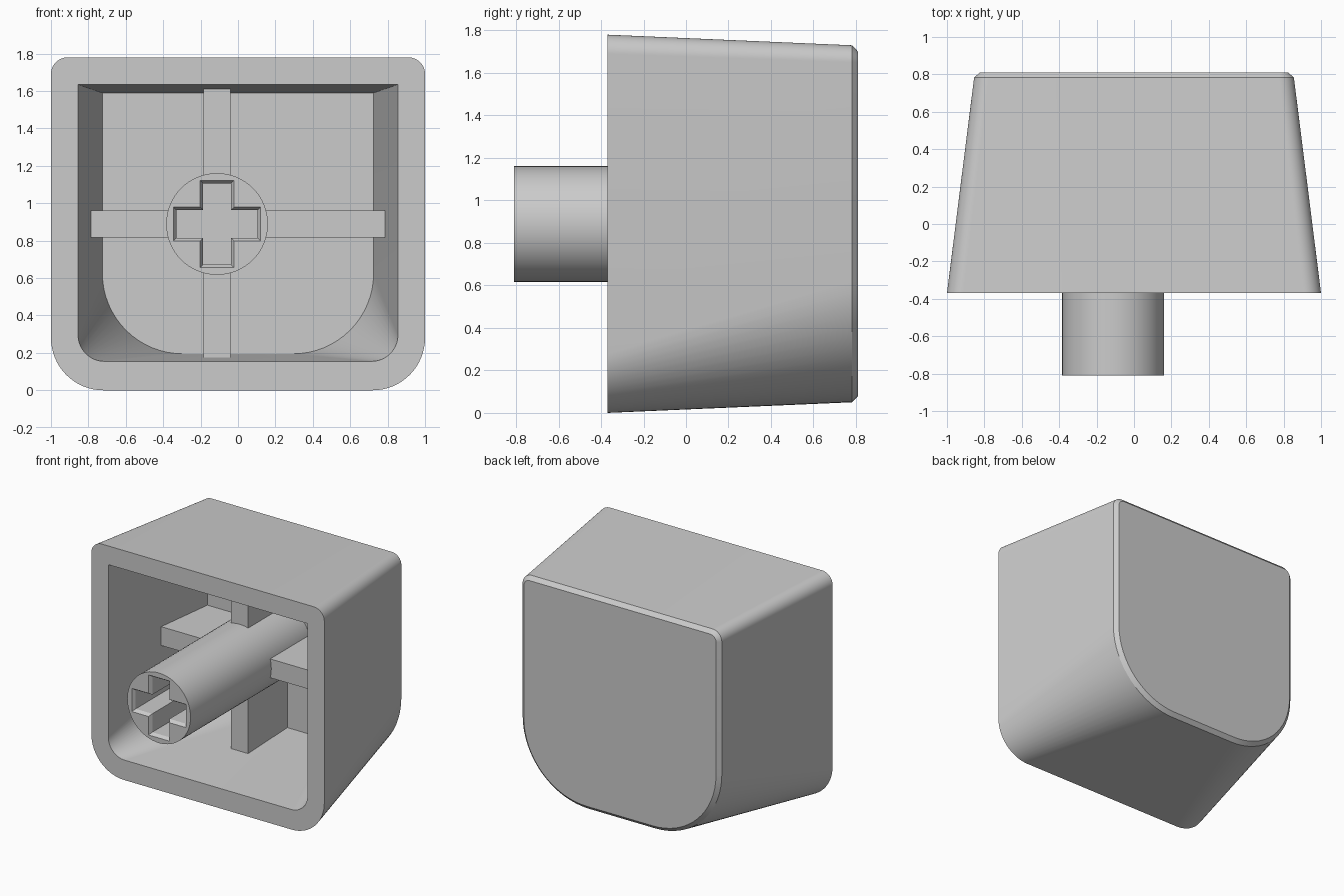
import bpy, bmesh
from math import sin, cos, pi

if "Cube" in bpy.data.objects:
    bpy.data.objects.remove(bpy.data.objects["Cube"], do_unlink=True)

grey = bpy.data.materials.new("light grey plastic")
grey.use_nodes = True
COLOUR = (0.6, 0.6, 0.6, 1)
grey.diffuse_color = COLOUR
grey.node_tree.nodes["Principled BSDF"].inputs["Base Color"].default_value = COLOUR

CORNER_STEPS = 16
STEM_X, STEM_Z = -0.112, 0.889
FRONT, FLOOR, BACK = -0.37, 0.66, 0.81


def outline(y, half, low, high, r_top, r_bottom):
    """Rounded rectangle standing in the xz plane."""
    corners = [(half - r_top, high - r_top, r_top, 0),
               (r_top - half, high - r_top, r_top, pi / 2),
               (r_bottom - half, low + r_bottom, r_bottom, pi),
               (half - r_bottom, low + r_bottom, r_bottom, 3 * pi / 2)]
    ring = []
    for cx, cz, r, start in corners:
        for i in range(CORNER_STEPS + 1):
            a = start + i * pi / 2 / CORNER_STEPS
            ring.append((cx + r * cos(a), y, cz + r * sin(a)))
    return ring


def rect(y, x0, x1, z0, z1):
    return [(x0, y, z0), (x1, y, z0), (x1, y, z1), (x0, y, z1)]


def circle(y, r, n=64):
    return [(STEM_X + r * cos(2 * pi * i / n), y, STEM_Z + r * sin(2 * pi * i / n))
            for i in range(n)]


def cross(y, arm, w):
    quarter = [(arm, -w), (arm, w), (w, w)]
    ring = []
    for _ in range(4):
        ring += [(STEM_X + x, y, STEM_Z + z) for x, z in quarter]
        quarter = [(-z, x) for x, z in quarter]
    return ring


def loft(name, rings):
    """Join rings with quads and cap both ends."""
    bm = bmesh.new()
    loops = [[bm.verts.new(p) for p in ring] for ring in rings]
    for a, b in zip(loops, loops[1:]):
        for i in range(len(a)):
            j = (i + 1) % len(a)
            bm.faces.new((a[i], a[j], b[j], b[i]))
    bm.faces.new(loops[0])
    bm.faces.new(loops[-1])
    bmesh.ops.remove_doubles(bm, verts=bm.verts, dist=1e-5)
    bmesh.ops.recalc_face_normals(bm, faces=bm.faces)
    mesh = bpy.data.meshes.new(name)
    bm.to_mesh(mesh)
    bm.free()
    mesh.materials.append(grey)
    obj = bpy.data.objects.new(name, mesh)
    bpy.context.collection.objects.link(obj)
    return obj


def activate(obj):
    bpy.ops.object.select_all(action='DESELECT')
    obj.select_set(True)
    bpy.context.view_layer.objects.active = obj


# Hollow tapered cap: inside floor, rim, outer walls, chamfered back
cap = loft("cap_shell", [
    outline(FLOOR, 0.725, 0.195, 1.59, 0, 0.43),
    outline(FRONT, 0.855, 0.155, 1.635, 0, 0.14),
    outline(FRONT, 1.0, 0.0, 1.78, 0.09, 0.28),
    outline(BACK - 0.028, 0.855, 0.05, 1.73, 0.08, 0.57),
    outline(BACK, 0.825, 0.08, 1.70, 0.05, 0.54)])

# Round stem with a cross-shaped socket
stem = loft("stem", [circle(-BACK, 0.272), circle(FLOOR + 0.02, 0.272)])
cutter = loft("socket_cutter", [
    cross(-0.85, 0.233, 0.09), cross(-BACK, 0.233, 0.09),
    cross(-0.785, 0.217, 0.074), cross(-0.36, 0.217, 0.074)])
cutter.hide_render = True
activate(stem)
cut = stem.modifiers.new("socket", 'BOOLEAN')
cut.operation, cut.solver, cut.object = 'DIFFERENCE', 'EXACT', cutter
bpy.ops.object.modifier_apply(modifier=cut.name)
bpy.data.objects.remove(cutter, do_unlink=True)

# Crossed stiffening ribs that follow the tapered walls
RIB_FRONT, RIB_END, W = 0.18, FLOOR + 0.02, 0.073
loft("horizontal_rib", [
    rect(RIB_FRONT, -0.786, 0.786, STEM_Z - W, STEM_Z + W),
    rect(RIB_END, -0.73, 0.73, STEM_Z - W, STEM_Z + W)])
loft("vertical_rib", [
    rect(RIB_FRONT, STEM_X - W, STEM_X + W, 0.17, 1.612),
    rect(RIB_END, STEM_X - W, STEM_X + W, 0.185, 1.595)])

# Smooth the curved walls, keep real edges sharp
for part in (cap, stem):
    activate(part)
    bpy.ops.object.shade_smooth_by_angle(angle=pi / 6)
